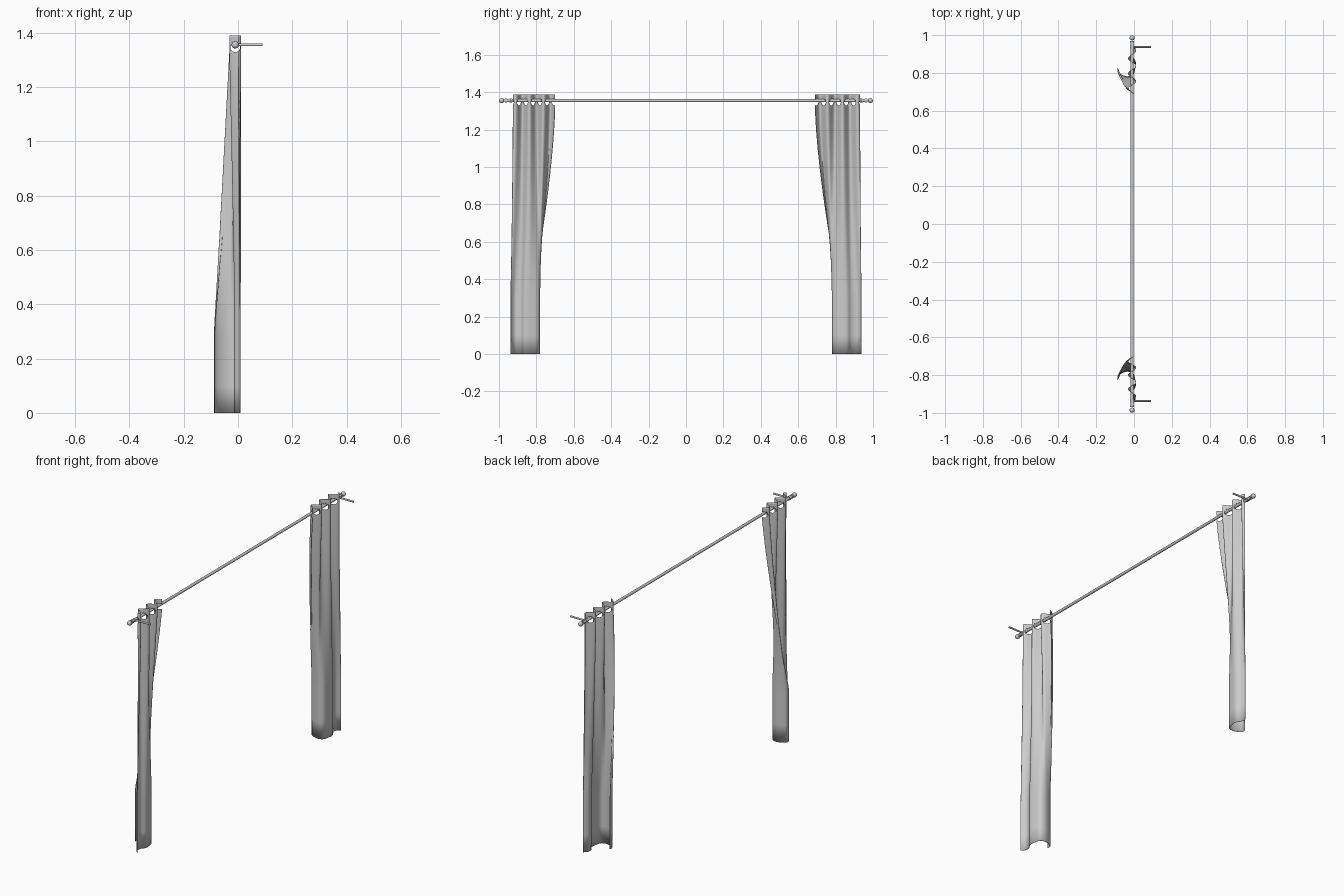
import bpy, bmesh, math
from mathutils import Vector

if "Cube" in bpy.data.objects:
    bpy.data.objects.remove(bpy.data.objects["Cube"])

ROD_X, ROD_Z = -0.01, 1.355


def smooth(ob, angle=40):
    bpy.ops.object.select_all(action='DESELECT')
    ob.select_set(True)
    bpy.context.view_layer.objects.active = ob
    bpy.ops.object.shade_smooth_by_angle(angle=math.radians(angle))


def cylinder(name, a, b, r, sides=16):
    a, b = Vector(a), Vector(b)
    bpy.ops.mesh.primitive_cylinder_add(vertices=sides, radius=r, depth=(b - a).length,
                                        location=(a + b) / 2)
    ob = bpy.context.object
    ob.name = name
    ob.rotation_euler = (b - a).to_track_quat('Z', 'Y').to_euler()
    smooth(ob)
    return ob


def spline(pts, u):
    # Catmull-Rom through 2D points
    n = len(pts) - 1
    i = min(int(u * n), n - 1)
    t = u * n - i
    p = [Vector(pts[max(0, min(n, k))]) for k in (i - 1, i, i + 1, i + 2)]
    return 0.5 * (2 * p[1] + (p[2] - p[0]) * t + (2 * p[0] - 5 * p[1] + 4 * p[2] - p[3]) * t * t
                  + (3 * p[1] - p[0] - 3 * p[2] + p[3]) * t ** 3)


# floor cross-section of the drape, outer edge to folded-back inner edge (x, |y|)
HEM = [(0.008, 0.938), (-0.012, 0.915), (-0.008, 0.885), (0.008, 0.86), (0.006, 0.825),
       (-0.004, 0.792), (-0.03, 0.781), (-0.06, 0.787), (-0.085, 0.803), (-0.086, 0.825)]


def curtain(name, side, inner, outer, cutter):
    cols = 96
    zs = [0, 0.1, 0.2, 0.27, 0.3, 0.33] + [0.33 + 0.05 * k for k in range(1, 20)] \
        + [1.31, 1.325, 1.34, 1.355, 1.37, 1.382, 1.389]
    bm = bmesh.new()
    rows = []
    for z in zs:
        t = max(0.0, min(1.0, (1.33 - z) / 1.02))
        row = []
        for j in range(cols + 1):
            u = j / cols
            low = spline(HEM, u)
            tx = ROD_X + 0.021 * math.sin(u * 6 * math.pi + 0.5)
            ty = outer + (inner - outer) * u
            x = tx + (low.x - tx) * t
            y = ty + (low.y - ty) * t ** 1.5
            row.append(bm.verts.new((x, side * y, z)))
        rows.append(row)
    for a, b in zip(rows, rows[1:]):
        for j in range(cols):
            bm.faces.new((a[j], a[j + 1], b[j + 1], b[j]))
    bmesh.ops.recalc_face_normals(bm, faces=bm.faces)
    me = bpy.data.meshes.new(name)
    bm.to_mesh(me)
    bm.free()
    ob = bpy.data.objects.new(name, me)
    bpy.context.collection.objects.link(ob)
    smooth(ob, 50)
    sol = ob.modifiers.new("thickness", 'SOLIDIFY')
    sol.thickness = 0.002
    sol.offset = 0
    cut = ob.modifiers.new("eyelets", 'BOOLEAN')
    cut.operation = 'DIFFERENCE'
    cut.solver = 'EXACT'
    cut.object = cutter


# pole
cylinder("curtain_rod", (ROD_X, -0.97, ROD_Z), (ROD_X, 0.97, ROD_Z), 0.008)

# eyelet cutter, hanging slightly below the rod
cutter = cylinder("eyelet_cutter", (ROD_X, -1, 1.346), (ROD_X, 1, 1.346), 0.0175, 24)
cutter.hide_render = True
cutter.hide_viewport = False
cutter.display_type = 'WIRE'

for side, label, inner, outer in ((-1, "left", 0.70, 0.925), (1, "right", 0.69, 0.93)):
    # finial ball and collar
    bpy.ops.mesh.primitive_uv_sphere_add(segments=20, ring_count=12, radius=0.0135,
                                         location=(ROD_X, side * 0.9855, ROD_Z))
    ball = bpy.context.object
    ball.name = "finial_" + label
    smooth(ball)
    cylinder("finial_collar_" + label, (ROD_X, side * 0.958, ROD_Z),
             (ROD_X, side * 0.968, ROD_Z), 0.011)
    # wall bracket: arm and ring
    cylinder("bracket_arm_" + label, (ROD_X, side * 0.937, ROD_Z), (0.09, side * 0.937, ROD_Z), 0.005)
    cylinder("bracket_ring_" + label, (ROD_X, side * 0.93, ROD_Z),
             (ROD_X, side * 0.944, ROD_Z), 0.011)
    curtain("curtain_" + label, side, inner, outer, cutter)
